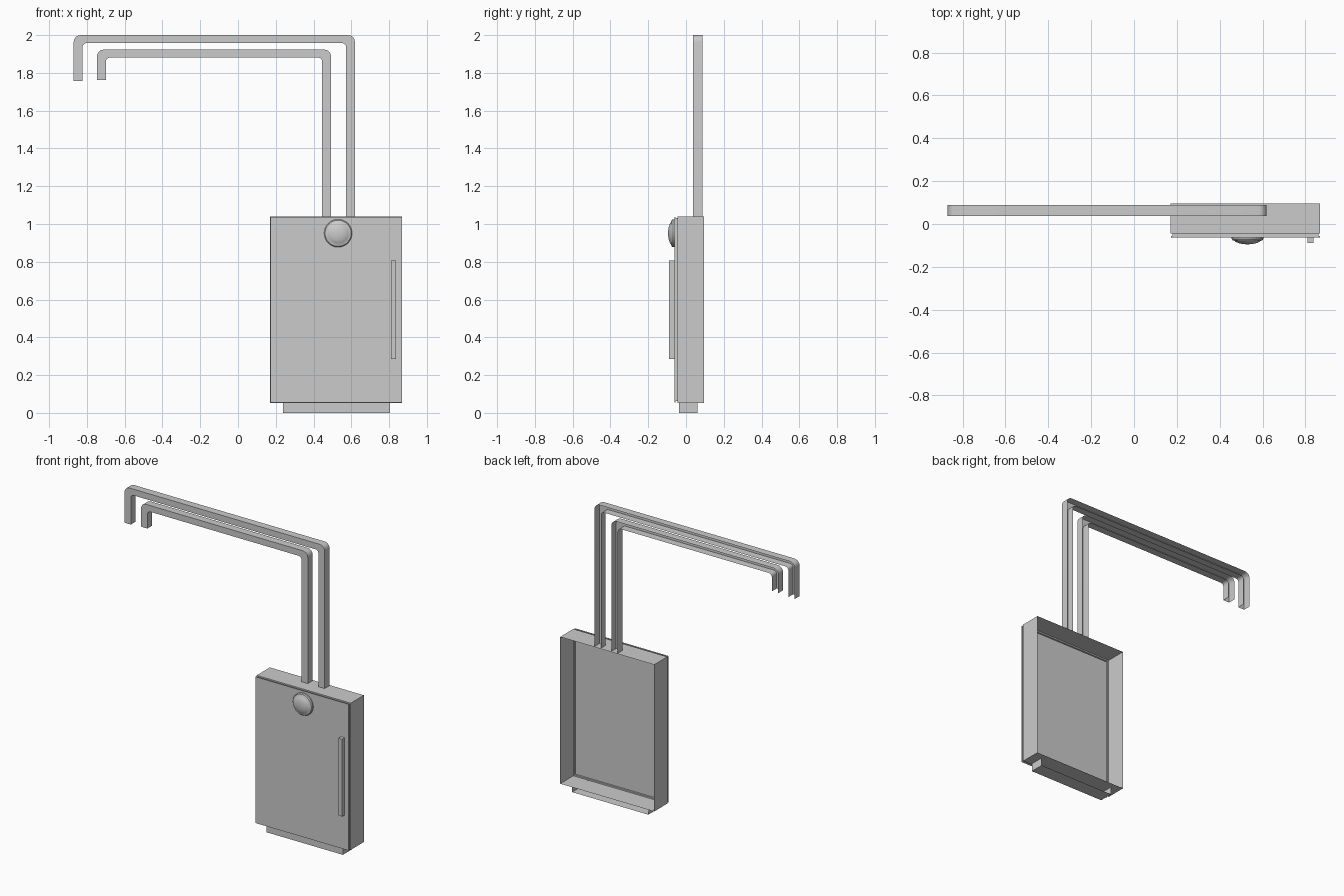
import bpy, bmesh, math
from mathutils import Vector

if "Cube" in bpy.data.objects:
    bpy.data.objects.remove(bpy.data.objects["Cube"])


def finish(name, bm, smooth=False):
    bmesh.ops.remove_doubles(bm, verts=bm.verts, dist=1e-5)
    me = bpy.data.meshes.new(name)
    bm.to_mesh(me)
    bm.free()
    ob = bpy.data.objects.new(name, me)
    bpy.context.collection.objects.link(ob)
    if smooth:
        bpy.ops.object.select_all(action='DESELECT')
        ob.select_set(True)
        bpy.context.view_layer.objects.active = ob
        bpy.ops.object.shade_smooth_by_angle(angle=math.radians(35))
    return ob


def shell(name, x0, x1, z0, z1, rings):
    """Rectangular skin through (y, inset) rings: open at the back, capped in front."""
    bm = bmesh.new()
    loops = []
    for y, i in rings:
        loops.append([bm.verts.new(c) for c in (
            (x0 + i, y, z0 + i), (x1 - i, y, z0 + i),
            (x1 - i, y, z1 - i), (x0 + i, y, z1 - i))])
    for a, b in zip(loops, loops[1:]):
        for k in range(4):
            n = (k + 1) % 4
            bm.faces.new((a[k], a[n], b[n], b[k]))
    bm.faces.new(loops[-1])
    bmesh.ops.recalc_face_normals(bm, faces=bm.faces)
    if bm.faces[:][-1].normal.y > 0:
        bmesh.ops.reverse_faces(bm, faces=bm.faces)
    return finish(name, bm)


def rounded(points, r, seg=5):
    """Open x-z path whose right-angle corners are rounded."""
    out = [points[0]]
    for p, c, n in zip(points, points[1:], points[2:]):
        c = Vector(c)
        u = (Vector(p) - c).normalized() * r
        v = (Vector(n) - c).normalized() * r
        for k in range(seg + 1):
            t = math.pi / 2 * k / seg
            q = c + u + v - v * math.cos(t) - u * math.sin(t)
            out.append((q.x, q.y))
    return out + [points[-1]]


def pipe(name, x0, x1, top, end, w=0.047, h=0.042, yf=0.037, yb=0.088):
    """Square pipe with bends, open on the wall side."""
    outer = rounded([(x0, end), (x0, top), (x1, top), (x1, 1.04)], 0.036)
    inner = rounded([(x0 + w, end), (x0 + w, top - h),
                     (x1 - w, top - h), (x1 - w, 1.04)], 0.022)
    bm = bmesh.new()
    rows = [[bm.verts.new((x, y, z)) for x, z in path] for path, y in
            ((outer, yb), (outer, yf), (inner, yf), (inner, yb))]
    for a, b in zip(rows, rows[1:]):
        for k in range(len(a) - 1):
            bm.faces.new((a[k], b[k], b[k + 1], a[k + 1]))
    bm.normal_update()
    if sum(f.normal.y * f.calc_area() for f in bm.faces) > 0:
        bmesh.ops.reverse_faces(bm, faces=bm.faces)
    return finish(name, bm, True)


# cabinet with a narrow seam behind the door panel
shell("cabinet", 0.17, 0.869, 0.053, 1.04,
      [(0.095, 0), (-0.044, 0), (-0.044, 0.009), (-0.056, 0.009),
       (-0.056, 0.002), (-0.062, 0.002)])

# door handle strip
shell("handle", 0.809, 0.837, 0.286, 0.806, [(-0.062, 0), (-0.089, 0)])

# base tray under the cabinet, open at the top and back
bm = bmesh.new()
bx0, bx1, by0, by1, bz = 0.238, 0.805, -0.036, 0.06, 0.053
lo = [bm.verts.new((x, y, 0)) for x, y in
      ((bx0, by1), (bx0, by0), (bx1, by0), (bx1, by1))]
hi = [bm.verts.new((v.co.x, v.co.y, bz)) for v in lo]
for k in range(3):
    bm.faces.new((lo[k], lo[k + 1], hi[k + 1], hi[k]))
bm.faces.new(lo[::-1])
finish("base", bm)

# pipes
pipe("outer_pipe", -0.87, 0.619, 2.0, 1.757)
pipe("inner_pipe", -0.747, 0.493, 1.923, 1.763)

# round domed knob, turned around the y axis
bm = bmesh.new()
profile = [(0.074, -0.062), (0.074, -0.070), (0.069, -0.076), (0.065, -0.076),
           (0.052, -0.085), (0.036, -0.091), (0.018, -0.094), (0, -0.095)]
vs = [bm.verts.new((0.53 + r, y, 0.951)) for r, y in profile]
es = [bm.edges.new(p) for p in zip(vs, vs[1:])]
bmesh.ops.spin(bm, geom=vs + es, cent=(0.53, 0, 0.951), axis=(0, 1, 0),
               angle=math.tau, steps=32, use_merge=True)
bmesh.ops.remove_doubles(bm, verts=bm.verts, dist=1e-5)
bm.normal_update()
if sum(f.normal.y for f in bm.faces) > 0:
    bmesh.ops.reverse_faces(bm, faces=bm.faces)
finish("knob", bm, True)
